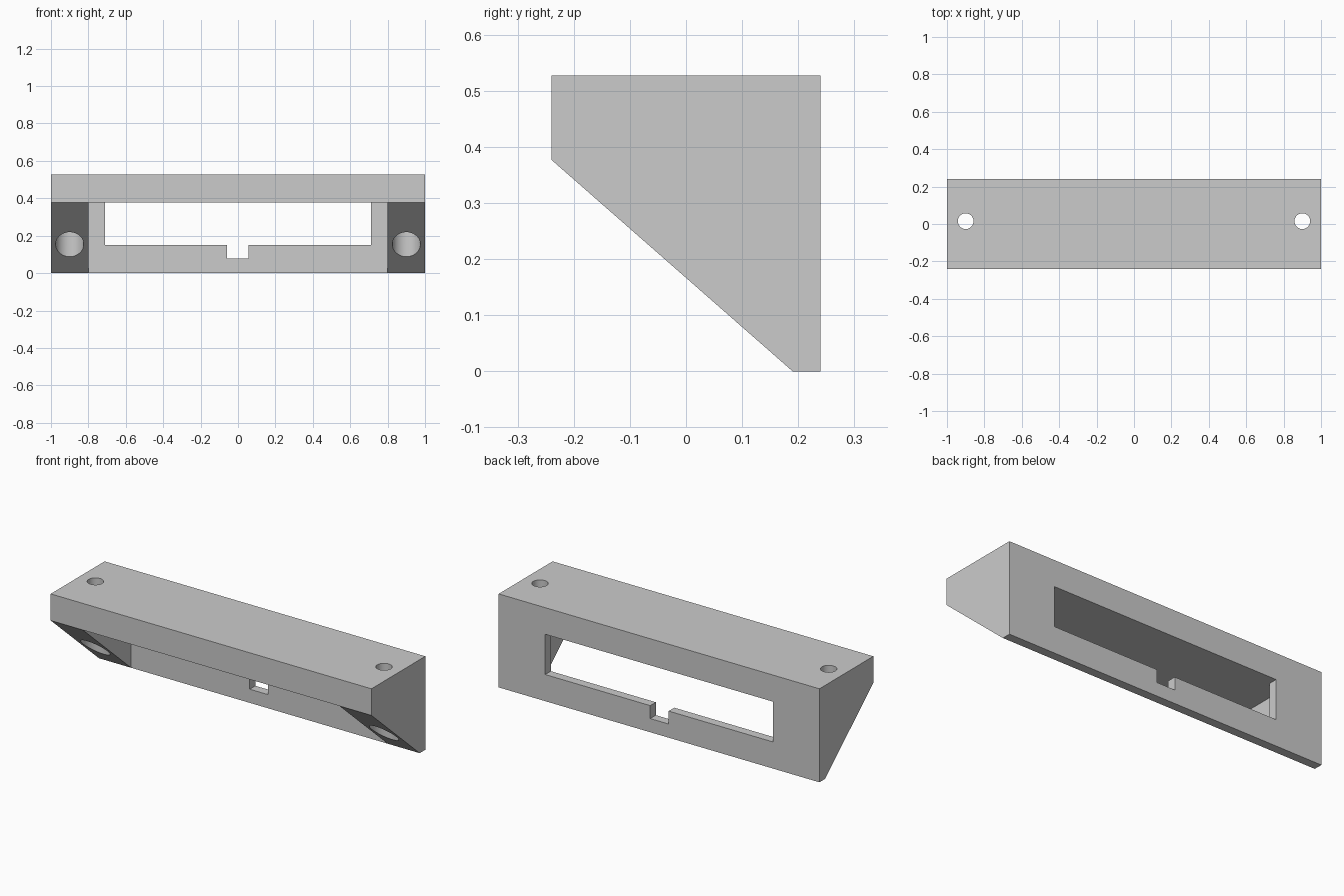
import bpy, bmesh
from mathutils import Matrix, Vector

default = bpy.data.objects.get("Cube")
if default:
    bpy.data.objects.remove(default, do_unlink=True)

HALF, FRONT, BACK = 1.0, -0.24, 0.24
TOP, SHELF, PLATE = 0.527, 0.377, 0.19   # top, underside of shelf, front of back plate

grey = bpy.data.materials.new("light_grey")
grey.use_nodes = True
grey.diffuse_color = (0.6, 0.6, 0.6, 1)
grey.node_tree.nodes["Principled BSDF"].inputs["Base Color"].default_value = grey.diffuse_color


def make_object(name, bm):
    bmesh.ops.recalc_face_normals(bm, faces=bm.faces)
    mesh = bpy.data.meshes.new(name)
    bm.to_mesh(mesh)
    bm.free()
    mesh.materials.append(grey)
    obj = bpy.data.objects.new(name, mesh)
    bpy.context.collection.objects.link(obj)
    return obj


def box(name, low, high):
    bm = bmesh.new()
    low, high = Vector(low), Vector(high)
    place = Matrix.Translation((low + high) / 2) @ Matrix.Diagonal((*(high - low), 1))
    bmesh.ops.create_cube(bm, size=1, matrix=place)
    return make_object(name, bm)


def cylinder(name, x, y, radius, z0, z1):
    bm = bmesh.new()
    bmesh.ops.create_cone(bm, cap_ends=True, segments=48, radius1=radius, radius2=radius,
                          depth=z1 - z0, matrix=Matrix.Translation((x, y, (z0 + z1) / 2)))
    return make_object(name, bm)


# Bracket body: side profile extruded along x
profile = [(FRONT, TOP), (FRONT, SHELF), (PLATE, 0), (BACK, 0), (BACK, TOP)]
bm = bmesh.new()
face = bm.faces.new([bm.verts.new((-HALF, y, z)) for y, z in profile])
side = bmesh.ops.extrude_face_region(bm, geom=[face])["geom"]
bmesh.ops.translate(bm, vec=(2 * HALF, 0, 0),
                    verts=[v for v in side if isinstance(v, bmesh.types.BMVert)])
body = make_object("mounting_bracket", bm)

# Pocket under the shelf, window in the back plate and its cable notch
cutters = [
    box("pocket_cutter", (-0.8, -0.5, -0.2), (0.8, PLATE, SHELF)),
    box("window_cutter", (-0.71, 0.1, 0.15), (0.71, 0.4, SHELF)),
    box("notch_cutter", (-0.06, 0.1, 0.077), (0.055, 0.4, 0.2)),
]
# Screw holes with wide recesses from below
for x in (-0.9, 0.9):
    cutters.append(cylinder("recess_cutter", x, 0.015, 0.075, -0.2, SHELF))
    cutters.append(cylinder("screw_hole_cutter", x, 0.015, 0.042, 0.2, 0.7))

bpy.context.view_layer.objects.active = body
for cutter in cutters:
    cutter.hide_render = True
    cut = body.modifiers.new(cutter.name, "BOOLEAN")
    cut.operation = "DIFFERENCE"
    cut.solver = "EXACT"
    cut.object = cutter
    bpy.ops.object.modifier_apply(modifier=cut.name)
    bpy.data.objects.remove(cutter, do_unlink=True)

# Smooth hole walls, crisp edges
bpy.ops.object.select_all(action="DESELECT")
body.select_set(True)
bpy.ops.object.shade_smooth_by_angle()
